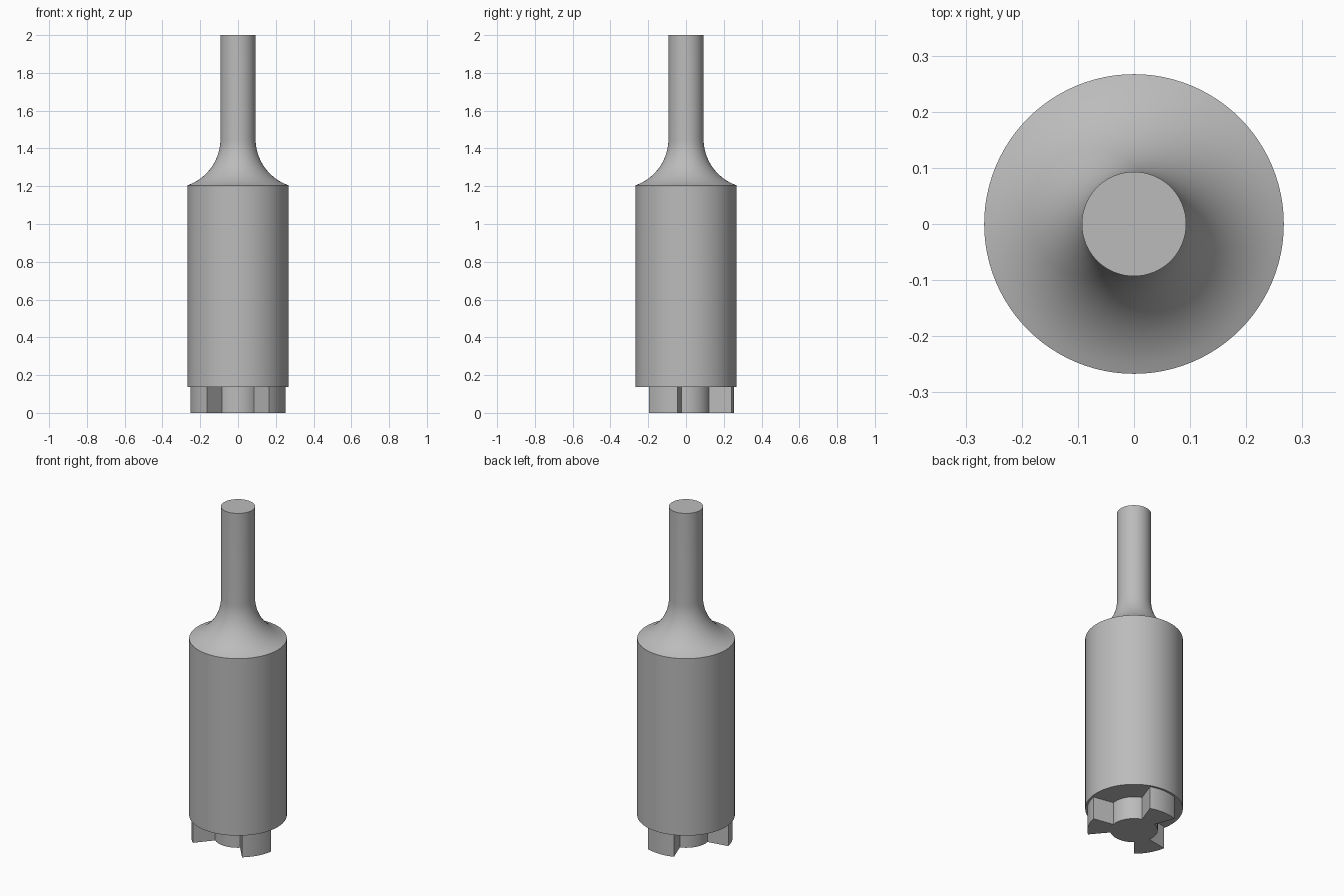
import bpy, bmesh
from math import sin, cos, radians, asin

if "Cube" in bpy.data.objects:
    bpy.data.objects.remove(bpy.data.objects["Cube"], do_unlink=True)

steel = bpy.data.materials.new("grey steel")
steel.use_nodes = True
colour = (0.5, 0.5, 0.5, 1)
steel.diffuse_color = colour
steel.node_tree.nodes["Principled BSDF"].inputs["Base Color"].default_value = colour

SIDES = 96
BODY_R, SHAFT_R = 0.267, 0.093
BODY_BOTTOM, BODY_TOP, SHAFT_BOTTOM, TOP = 0.137, 1.205, 1.45, 2.0
HUB_R, TOOTH_R, HALF_ANGLE = 0.13, 0.255, 20


def finish(bm, name):
    bmesh.ops.recalc_face_normals(bm, faces=bm.faces)
    mesh = bpy.data.meshes.new(name)
    bm.to_mesh(mesh)
    bm.free()
    mesh.materials.append(steel)
    obj = bpy.data.objects.new(name, mesh)
    bpy.context.collection.objects.link(obj)
    bpy.ops.object.select_all(action='DESELECT')
    obj.select_set(True)
    bpy.context.view_layer.objects.active = obj
    bpy.ops.object.shade_smooth_by_angle(angle=radians(30))


def lathe(name, profile):
    """Turn (radius, z) points round the z axis and cap both ends."""
    bm = bmesh.new()
    rings = [[bm.verts.new((r * cos(radians(360 * i / SIDES)),
                            r * sin(radians(360 * i / SIDES)), z))
              for i in range(SIDES)] for r, z in profile]
    for a, b in zip(rings, rings[1:]):
        for i in range(SIDES):
            j = (i + 1) % SIDES
            bm.faces.new((a[i], a[j], b[j], b[i]))
    bm.faces.new(rings[0])
    bm.faces.new(rings[-1])
    finish(bm, name)


def prism(name, outline, z0, z1):
    bm = bmesh.new()
    face = bm.faces.new([bm.verts.new((x, y, z0)) for x, y in outline])
    top = bmesh.ops.extrude_face_region(bm, geom=[face], use_keep_orig=True)["geom"]
    for v in top:
        if isinstance(v, bmesh.types.BMVert):
            v.co.z = z1
    finish(bm, name)


# Body, flared neck (arc tangent to the shaft) and shaft, turned in one piece
drop, reach = SHAFT_BOTTOM - BODY_TOP, BODY_R - SHAFT_R
arc_r = (drop ** 2 + reach ** 2) / (2 * reach)
sweep = asin(drop / arc_r)
neck = [(SHAFT_R + arc_r * (1 - cos(sweep * k / 16)),
         SHAFT_BOTTOM - arc_r * sin(sweep * k / 16)) for k in range(16, -1, -1)]
lathe("body_and_shaft", [(BODY_R, BODY_BOTTOM)] + neck + [(SHAFT_R, TOP)])

# Drive end: a hub with three radial teeth, drawn as one outline
outline = []
for centre in (90, 210, 330):
    start, end = centre - HALF_ANGLE, centre + HALF_ANGLE
    for radius, a, b in ((TOOTH_R, start, end), (HUB_R, end, start + 120)):
        for k in range(17):
            t = radians(a + (b - a) * k / 16)
            outline.append((radius * cos(t), radius * sin(t)))
prism("toothed_drive_end", outline, 0, BODY_BOTTOM)
